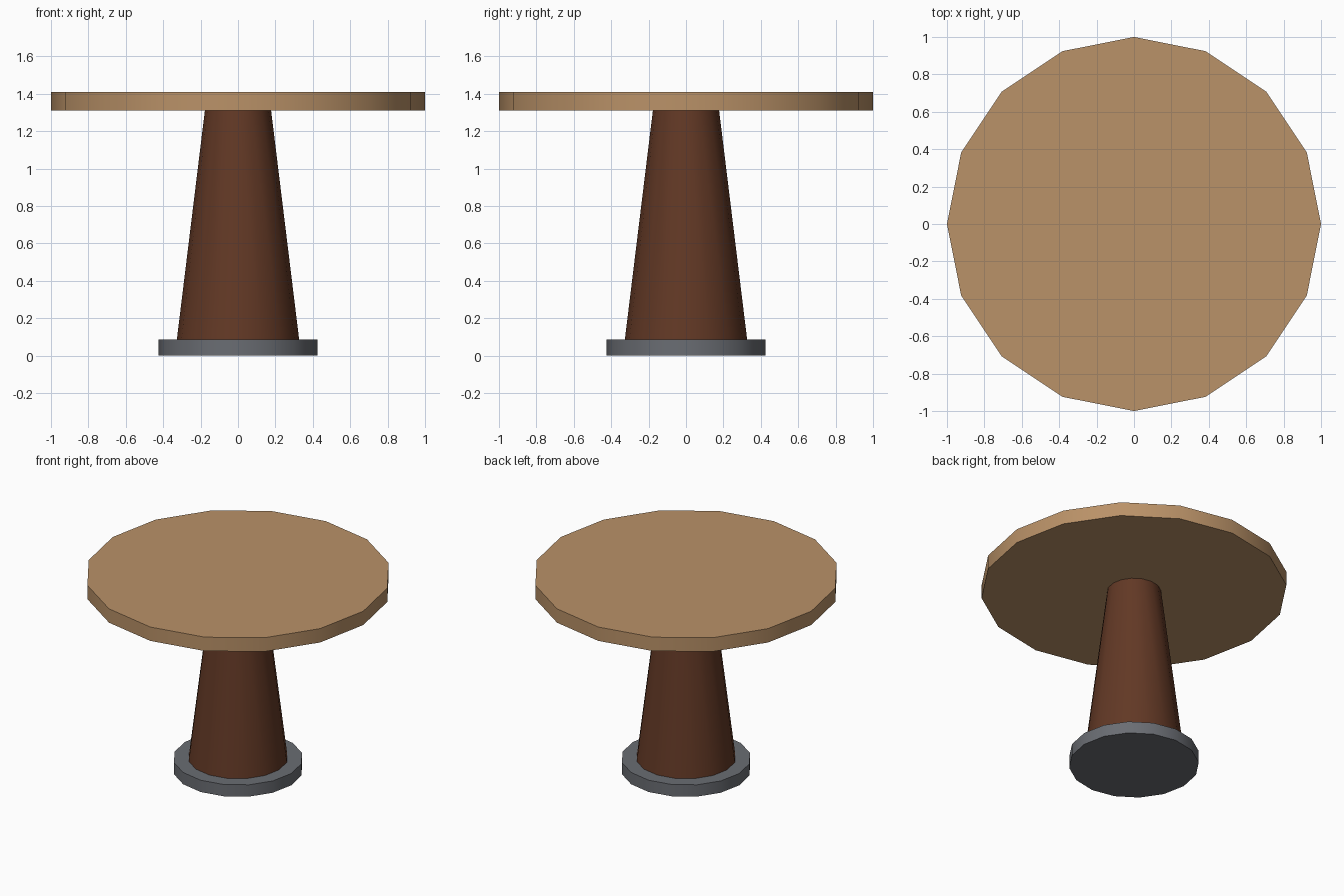
import bpy, math

if "Cube" in bpy.data.objects:
    bpy.data.objects.remove(bpy.data.objects["Cube"])


def material(name, rgb):
    m = bpy.data.materials.new(name)
    m.diffuse_color = (*rgb, 1.0)
    m.use_nodes = True
    m.node_tree.nodes["Principled BSDF"].inputs["Base Color"].default_value = m.diffuse_color
    return m


def frustum(name, r_bottom, r_top, z0, z1, mat, sides=16):
    # Round part with a vertex on the +x axis, standing between z0 and z1
    bpy.ops.mesh.primitive_cone_add(vertices=sides, radius1=r_bottom, radius2=r_top,
                                    depth=z1 - z0, location=(0, 0, (z0 + z1) / 2))
    ob = bpy.context.object
    ob.name = name
    ob.data.materials.append(mat)
    bpy.ops.object.shade_smooth_by_angle(angle=math.radians(35))
    return ob


light_wood = material("light wood", (0.491, 0.287, 0.138))
dark_wood = material("dark wood", (0.122, 0.040, 0.0185))
grey_metal = material("grey metal", (0.144, 0.153, 0.171))

# Foot plate, tapered column and round top
frustum("base_plate", 0.425, 0.425, 0.0, 0.085, grey_metal)
frustum("column", 0.327, 0.177, 0.085, 1.31, dark_wood)
frustum("table_top", 1.0, 1.0, 1.31, 1.41, light_wood)
